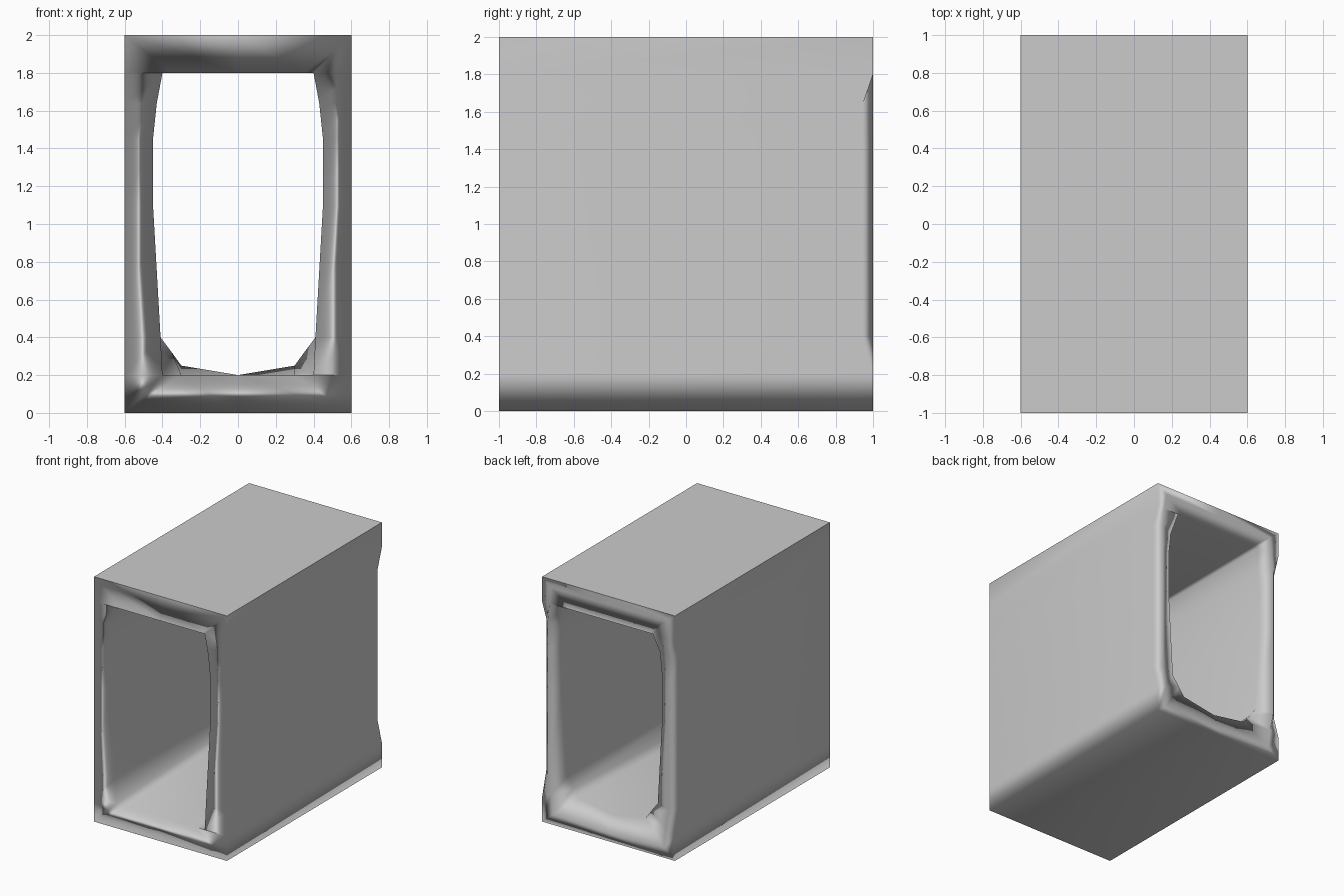
import bpy, bmesh

if "Cube" in bpy.data.objects:
    bpy.data.objects.remove(bpy.data.objects["Cube"])

# Stations round the right half, bottom centre to top centre:
# outer (x, z), front opening (x, z), back opening (x, z)
HALF = [
    ((0.0, 0.0),  (0.0, 0.2),   (0.0, 0.2)),
    ((0.6, 0.0),  (0.3, 0.2),   (0.3, 0.25)),
    ((0.6, 0.2),  (0.4, 0.2),   (0.35, 0.32)),
    ((0.6, 0.4),  (0.41, 0.4),  (0.41, 0.4)),
    ((0.6, 1.1),  (0.45, 1.1),  (0.45, 1.1)),
    ((0.6, 1.45), (0.45, 1.45), (0.45, 1.45)),
    ((0.6, 1.64), (0.43, 1.64), (0.43, 1.64)),
    ((0.6, 1.8),  (0.4, 1.8),   (0.4, 1.8)),
    ((0.6, 2.0),  (0.35, 1.8),  (0.35, 1.8)),
    ((0.0, 2.0),  (0.0, 1.8),   (0.0, 1.8)),
]


def half_loops():
    """Five loops of points: outer front, outer back, back ridge, opening back, opening front."""
    loops = [[] for _ in range(5)]
    for i, (o, f, b) in enumerate(HALF):
        post = 3 <= i <= 6
        ridge = [o[k] + (b[k] - o[k]) * 0.33 for k in (0, 1)]
        if post:
            ridge = [0.55, o[1]]
        loops[0].append((o[0], -1.0, o[1]))
        loops[1].append((o[0], 0.945 if post else 1.0, o[1]))
        loops[2].append((ridge[0], 1.0, ridge[1]))
        loops[3].append((b[0], 0.95 if i <= 6 else 1.0, b[1]))
        loops[4].append((f[0], -1.0, f[1]))
    return loops


# Tunnel-shaped casing: right half plus its mirror image, lofted round
bm = bmesh.new()
rings = []
for pts in half_loops():
    full = pts + [(-x, y, z) for x, y, z in pts[-2:0:-1]]
    rings.append([bm.verts.new(p) for p in full])
n = len(rings[0])
for r in range(5):
    a, b = rings[r], rings[(r + 1) % 5]
    for i in range(n):
        j = (i + 1) % n
        bm.faces.new((a[i], a[j], b[j], b[i]))
bmesh.ops.recalc_face_normals(bm, faces=bm.faces)

# Smooth shading, crisp edges only round the top panel
for f in bm.faces:
    f.smooth = True
for e in bm.edges:
    if all(v.co.z > 1.99 for v in e.verts) and any(abs(f.normal.z) < 0.5 for f in e.link_faces):
        e.smooth = False

mesh = bpy.data.meshes.new("hollow_casing")
bm.to_mesh(mesh)
bm.free()
casing = bpy.data.objects.new("hollow_casing", mesh)
bpy.context.collection.objects.link(casing)
wn = casing.modifiers.new("weighted_normals", "WEIGHTED_NORMAL")
wn.keep_sharp = True
